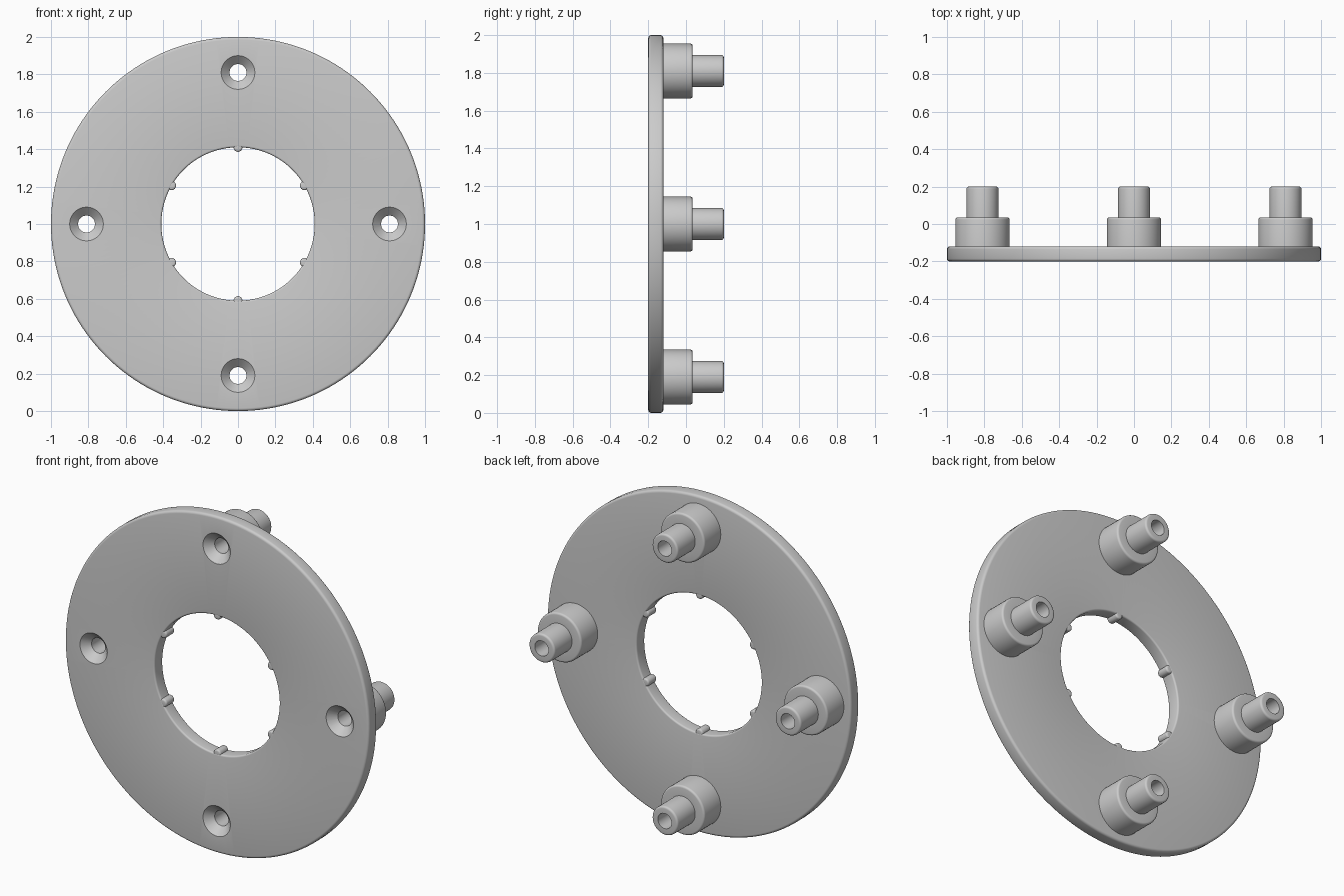
import bpy, bmesh, math
from mathutils import Vector, Matrix

if "Cube" in bpy.data.objects:
    bpy.data.objects.remove(bpy.data.objects["Cube"])

grey = bpy.data.materials.new("light_grey")
grey.use_nodes = True
COLOUR = (0.6, 0.6, 0.6, 1)
grey.diffuse_color = COLOUR
grey.node_tree.nodes["Principled BSDF"].inputs["Base Color"].default_value = COLOUR

FRONT, BACK, STEP, TIP = -0.2, -0.12, 0.035, 0.2
BORE, SINK, BOLT_CIRCLE, OPENING = 0.045, 0.09, 0.81, 0.41


def rounded(points, steps=4):
    """Round the corners of an (radius, y, fillet) outline."""
    out = []
    for i, (r, y, f) in enumerate(points):
        p = Vector((r, y))
        if not f:
            out.append(p)
            continue
        a = p + (Vector(points[i - 1][:2]) - p).normalized() * f
        b = p + (Vector(points[(i + 1) % len(points)][:2]) - p).normalized() * f
        centre = a + b - p
        for s in range(steps + 1):
            t = s / steps * math.pi / 2
            out.append(centre + (a - centre) * math.cos(t) + (b - centre) * math.sin(t))
    return out


def lathe(name, points, centre, segments, closed=True):
    """Spin an outline about the y axis through centre."""
    outline = rounded(points)
    bm = bmesh.new()
    verts = [bm.verts.new((p.x, p.y, 0)) for p in outline]
    edges = [bm.edges.new(pair) for pair in zip(verts, verts[1:])]
    if closed:
        edges.append(bm.edges.new((verts[-1], verts[0])))
    bmesh.ops.spin(bm, geom=verts + edges, cent=(0, 0, 0), axis=(0, 1, 0),
                   angle=math.tau, steps=segments)
    bmesh.ops.remove_doubles(bm, verts=bm.verts, dist=1e-5)
    bmesh.ops.recalc_face_normals(bm, faces=bm.faces)
    bm.transform(Matrix.Translation(centre))
    mesh = bpy.data.meshes.new(name)
    bm.to_mesh(mesh)
    bm.free()
    mesh.materials.append(grey)
    obj = bpy.data.objects.new(name, mesh)
    bpy.context.collection.objects.link(obj)
    return obj


def smooth(obj):
    bpy.ops.object.select_all(action="DESELECT")
    obj.select_set(True)
    bpy.context.view_layer.objects.active = obj
    bpy.ops.object.shade_smooth_by_angle(angle=math.radians(32))


def around(radius, degrees):
    a = math.radians(degrees)
    return Vector((radius * math.cos(a), 0, 1 + radius * math.sin(a)))


# Ring plate with softened rims
plate = lathe("ring_plate", [(OPENING, FRONT, 0.01), (1, FRONT, 0.015),
                             (1, BACK, 0.015), (OPENING, BACK, 0.01)],
              Vector((0, 0, 1)), 160)

# Countersunk screw holes and the hollow stepped bosses behind them
drills = []
for side, degrees in (("left", 0), ("top", 90), ("right", 180), ("bottom", 270)):
    spot = around(BOLT_CIRCLE, degrees)
    over = 0.01
    drills.append(lathe(side + "_drill", [
        (0, FRONT - over, 0), (SINK + over, FRONT - over, 0),
        (BORE, FRONT + SINK - BORE, 0), (BORE, BACK + over, 0), (0, BACK + over, 0)],
        spot, 48, closed=False))
    smooth(lathe(side + "_boss", [
        (0.145, BACK, 0), (0.145, STEP, 0.012), (0.085, STEP, 0),
        (0.085, TIP, 0.012), (BORE, TIP, 0), (BORE, BACK, 0)],
        spot, 48, closed=False))

for drill in drills:
    cut = plate.modifiers.new(drill.name, "BOOLEAN")
    cut.operation, cut.solver, cut.object = "DIFFERENCE", "EXACT", drill
bpy.context.view_layer.objects.active = plate
for cut in list(plate.modifiers):
    bpy.ops.object.modifier_apply(modifier=cut.name)
for drill in drills:
    bpy.data.objects.remove(drill)
smooth(plate)

# Six small round ribs across the wall of the opening
for i in range(6):
    smooth(lathe("opening_rib_%d" % (i + 1), [
        (0, FRONT + 0.001, 0), (0.024, FRONT + 0.001, 0.01),
        (0.024, BACK - 0.001, 0.01), (0, BACK - 0.001, 0)],
        around(OPENING, 30 + 60 * i), 24, closed=False))
